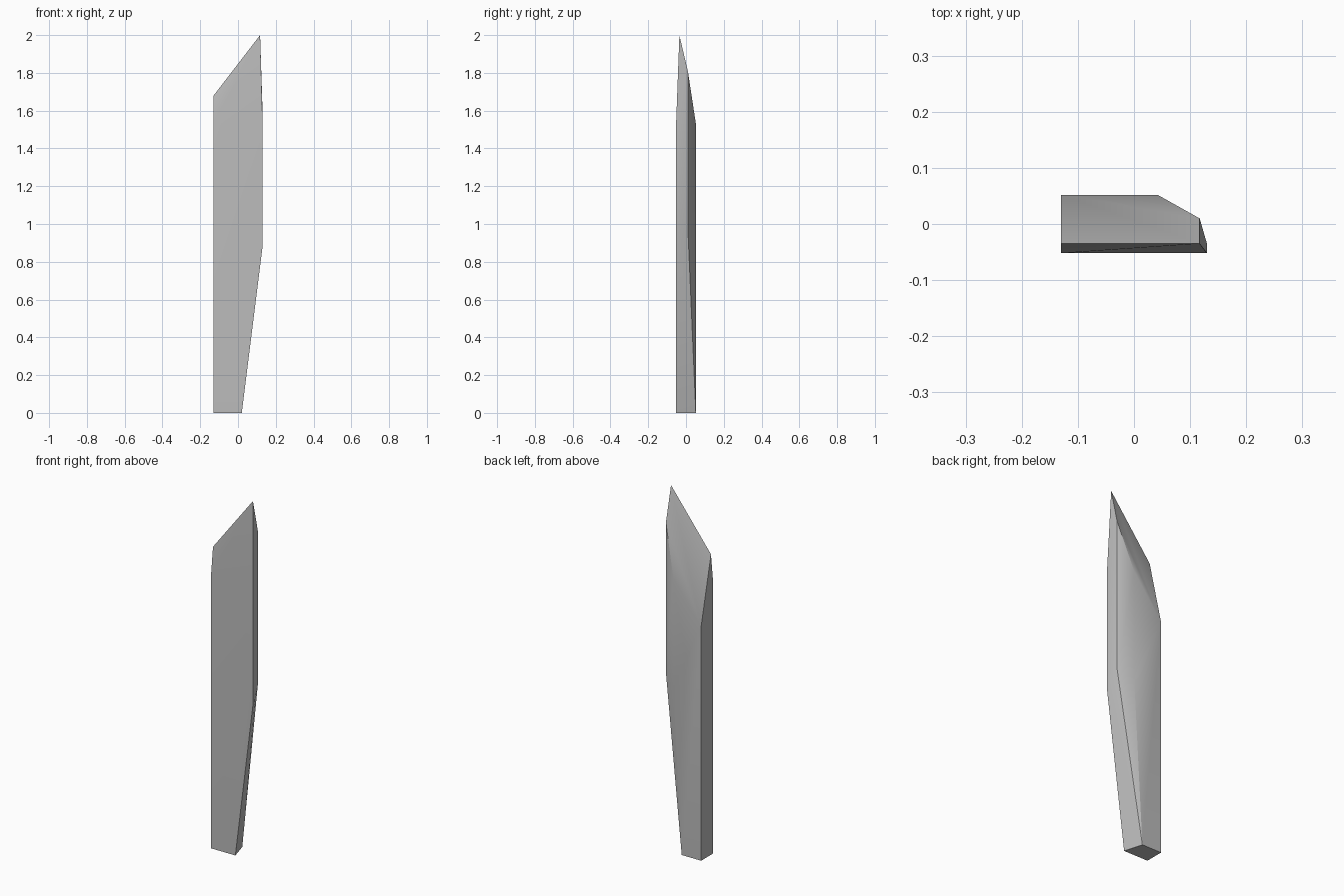
import bpy
import bmesh
import math

cube = bpy.data.objects.get("Cube")
if cube:
    bpy.data.objects.remove(cube, do_unlink=True)

# Plain grey stone
stone = bpy.data.materials.new("stone_grey")
stone.use_nodes = True
grey = (0.5, 0.5, 0.5, 1)
stone.diffuse_color = grey
stone.node_tree.nodes["Principled BSDF"].inputs["Base Color"].default_value = grey

LEFT, RIGHT = -0.13, 0.13
FRONT, BACK = -0.052, 0.052
TIP_X, TIP_Y = 0.117, -0.035


def slanted_top(x, y):
    """Height of the sloping cut across the top of the shard."""
    return 2 + 1.3 * (x - TIP_X) - 4.25 * (y - TIP_Y)


# Foot of the shard
foot = [(LEFT, FRONT, 0), (0.02, FRONT, 0), (-0.01, BACK, 0), (LEFT, BACK, 0)]

# Upright edges along the long right side, which narrows towards the foot
uprights = [(RIGHT, FRONT, 0.88, 1.54), (RIGHT, TIP_Y, 0.9, 1.6),
            (TIP_X, 0.01, 0.97, slanted_top(TIP_X, 0.01)),
            (0.042, BACK, 0.92, slanted_top(0.042, BACK))]

# Corners of the slanted top and the shallow front bevel below it
crown = [(TIP_X, TIP_Y, 2), (LEFT, TIP_Y, slanted_top(LEFT, TIP_Y)),
         (LEFT, FRONT, 1.53), (LEFT, BACK, slanted_top(LEFT, BACK))]

# Wrap the corners into one faceted solid
bm = bmesh.new()
for corner in foot + crown:
    bm.verts.new(corner)
for x, y, low, high in uprights:
    bm.verts.new((x, y, low))
    bm.verts.new((x, y, high))
bmesh.ops.convex_hull(bm, input=bm.verts[:])
bmesh.ops.dissolve_limit(bm, angle_limit=math.radians(0.5),
                         verts=bm.verts[:], edges=bm.edges[:])
bmesh.ops.recalc_face_normals(bm, faces=bm.faces[:])
mesh = bpy.data.meshes.new("stone_shard")
bm.to_mesh(mesh)
bm.free()
mesh.materials.append(stone)

shard = bpy.data.objects.new("stone_shard", mesh)
bpy.context.collection.objects.link(shard)

# Soft shading over shallow bends, crisp main edges
bpy.ops.object.select_all(action="DESELECT")
shard.select_set(True)
bpy.context.view_layer.objects.active = shard
bpy.ops.object.shade_smooth_by_angle(angle=math.radians(30))
